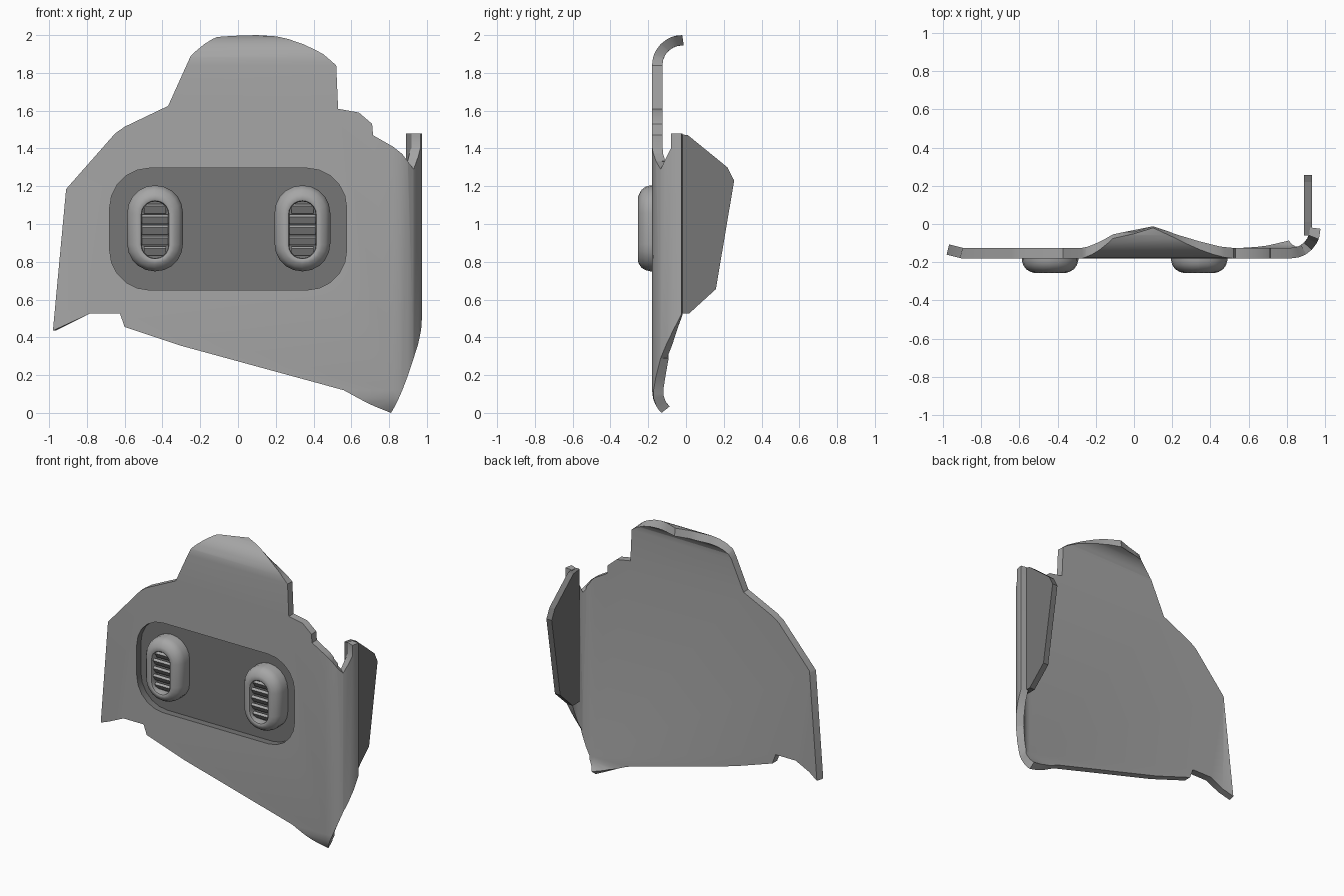
import bpy, bmesh, math
from mathutils import Vector, Matrix

if "Cube" in bpy.data.objects:
    bpy.data.objects.remove(bpy.data.objects["Cube"])


def material(name, v):
    m = bpy.data.materials.new(name)
    m.diffuse_color = (v, v, v, 1)
    m.use_nodes = True
    m.node_tree.nodes["Principled BSDF"].inputs["Base Color"].default_value = m.diffuse_color
    return m


GREY = material("mid grey", 0.38)
DARK = material("dark grey", 0.18)


def finish(name, bm, mats, recalc=True):
    if recalc:
        bmesh.ops.recalc_face_normals(bm, faces=bm.faces)
    me = bpy.data.meshes.new(name)
    bm.to_mesh(me)
    bm.free()
    for m in mats:
        me.materials.append(m)
    ob = bpy.data.objects.new(name, me)
    bpy.context.collection.objects.link(ob)
    return ob


def activate(ob):
    bpy.ops.object.select_all(action='DESELECT')
    ob.select_set(True)
    bpy.context.view_layer.objects.active = ob


def smooth(ob, deg=35):
    activate(ob)
    bpy.ops.object.shade_smooth_by_angle(angle=math.radians(deg))


def ring(cx, cz, w, h, r, y, seg=5):
    """Rounded rectangle in the xz plane."""
    r = min(r, w / 2 - 0.002, h / 2 - 0.002)
    pts = []
    for q, (sx, sz) in enumerate([(1, 1), (-1, 1), (-1, -1), (1, -1)]):
        for k in range(seg + 1):
            a = math.pi / 2 * (q + k / seg)
            pts.append(Vector((cx + sx * (w / 2 - r) + r * math.cos(a), y,
                               cz + sz * (h / 2 - r) + r * math.sin(a))))
    return pts


def loft(name, rings, mats):
    bm = bmesh.new()
    loops = [[bm.verts.new(p) for p in r] for r in rings]
    n = len(loops[0])
    for a, b in zip(loops, loops[1:]):
        for i in range(n):
            j = (i + 1) % n
            bm.faces.new((a[i], a[j], b[j], b[i]))
    bm.faces.new(loops[0])
    bm.faces.new(loops[-1])
    return finish(name, bm, mats)


# Bends of the plate: right wrap, top curl, bottom lip (start, radius, angle)
XS, XR = 0.82, 0.155
TS, TR = 1.84, 0.16
BS, BR = 0.12, 0.169


def unroll(x, z):
    u, v = x, z
    if x > XS:
        u = XS + XR * math.asin(min(1, (x - XS) / XR))
    if z > TS:
        v = TS + TR * math.asin(min(1, (z - TS) / TR))
    if z < BS:
        v = BS - BR * math.asin((BS - z) / BR)
    return Vector((u, 0, v))


def bend(p):
    x, y, z = p.x, -0.18, p.z
    if p.x > XS:
        a = (p.x - XS) / XR
        x, y = XS + XR * math.sin(a), y + XR * (1 - math.cos(a))
    if p.x < -0.9:
        y += (-0.9 - p.x) * 0.25
    if p.z > TS:
        a = (p.z - TS) / TR
        z, y = TS + TR * math.sin(a), y + TR * (1 - math.cos(a))
    if p.z < BS:
        a = (BS - p.z) / BR
        z, y = BS - BR * math.sin(a), y + BR * (1 - math.cos(a))
    return Vector((x, y, z))


# Main plate: flat outline, sliced, bent and thickened
outline = [(0.1, 2.0), (0.22, 1.99), (0.35, 1.95), (0.45, 1.9), (0.52, 1.84),
           (0.53, 1.61), (0.64, 1.59), (0.71, 1.53), (0.715, 1.47), (0.82, 1.41),
           (0.87, 1.37), (0.9, 1.33), (0.93, 1.29), (0.965, 1.4), (0.965, 1.48),
           (0.975, 1.48), (0.975, 0.52), (0.93, 0.29), (0.87, 0.12), (0.81, 0.0),
           (0.69, 0.05), (0.56, 0.12), (-0.3, 0.355), (-0.6, 0.455),
           (-0.625, 0.525), (-0.785, 0.525), (-0.98, 0.435), (-0.91, 1.185),
           (-0.65, 1.48), (-0.6, 1.515), (-0.37, 1.625), (-0.25, 1.89),
           (-0.11, 1.99), (0.0, 1.997)]
bm = bmesh.new()
bm.faces.new([bm.verts.new(unroll(*p)) for p in reversed(outline)])
cuts = [((XS + XR * math.pi / 2 * k / 6, 0, 0), (1, 0, 0)) for k in range(6)]
cuts += [((0, 0, TS + TR * math.pi / 2 * k / 6), (0, 0, 1)) for k in range(6)]
cuts += [((0, 0, BS - 0.045 * k), (0, 0, 1)) for k in range(3)]
cuts += [((-0.9, 0, 0), (1, 0, 0))]
for co, no in cuts:
    bmesh.ops.bisect_plane(bm, geom=bm.verts[:] + bm.edges[:] + bm.faces[:],
                           dist=1e-5, plane_co=co, plane_no=no)
for v in bm.verts:
    v.co = bend(v.co)
bm.normal_update()
if sum(f.normal.y * f.calc_area() for f in bm.faces) > 0:
    bmesh.ops.reverse_faces(bm, faces=bm.faces)
plate = finish("shield_plate", bm, [GREY, DARK], recalc=False)

# Recessed dark panel, cut into the plate
PX, PZ, PW, PH = -0.052, 0.973, 1.255, 0.645
cutter = loft("panel_cutter", [ring(PX, PZ, PW, PH, 0.21, y) for y in (-0.4, -0.132)],
              [GREY, DARK])
for f in cutter.data.polygons:
    f.material_index = 1
cutter.hide_render = True
sol = plate.modifiers.new("thickness", 'SOLIDIFY')
sol.thickness = 0.055
sol.offset = -1
boo = plate.modifiers.new("recess", 'BOOLEAN')
boo.operation = 'DIFFERENCE'
boo.solver = 'EXACT'
boo.object = cutter
activate(plate)
for m in ("thickness", "recess"):
    bpy.ops.object.modifier_apply(modifier=m)
bpy.data.objects.remove(cutter)
smooth(plate)

# Side flange
profile = [(-0.06, 1.48), (0.01, 1.47), (0.215, 1.3), (0.25, 1.23),
           (0.155, 0.655), (0.015, 0.525), (-0.06, 0.525)]
loft("side_flange", [[Vector((x, y * 1.02, z)) for y, z in profile]
                     for x in (0.89, 0.932)], [DARK])

# Two rounded vent housings with slats
W, H = 0.295, 0.455
for side, cx in (("left", -0.439), ("right", 0.341)):
    cz = 0.977
    steps = [(0, -0.13), (0, -0.19), (0.007, -0.215), (0.022, -0.236),
             (0.045, -0.25), (0.062, -0.255), (0.074, -0.25), (0.078, -0.235),
             (0.078, -0.195)]
    housing = loft(side + "_vent_housing",
                   [ring(cx, cz - 0.1 * i, W - 2 * i, H - 2 * i, 0.145 - i, y)
                    for i, y in steps], [GREY, DARK])
    for f in housing.data.polygons:
        if len(f.vertices) > 4 and f.center.y < -0.15:
            f.material_index = 1
    smooth(housing, 45)
    bm = bmesh.new()
    for k in range(5):
        mat = (Matrix.Translation((cx, -0.218, cz - 0.008 + (k - 2) * 0.056))
               @ Matrix.Rotation(math.radians(35), 4, 'X')
               @ Matrix.Diagonal((0.139 if 0 < k < 4 else 0.115, 0.02, 0.046, 1)))
        bmesh.ops.create_cube(bm, size=1, matrix=mat)
    finish(side + "_vent_slats", bm, [GREY])
